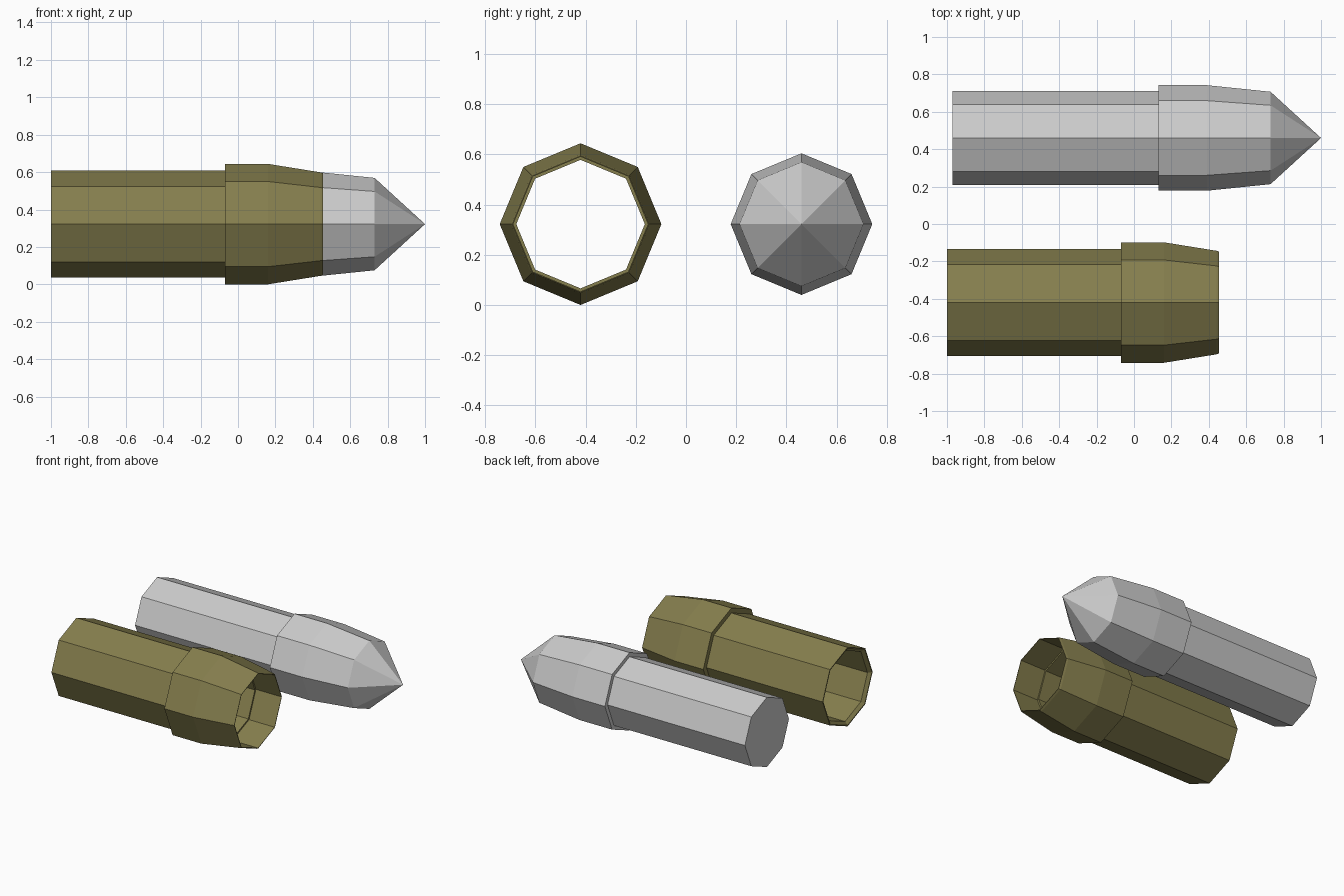
import bpy, bmesh
from math import cos, sin, tau

if "Cube" in bpy.data.objects:
    bpy.data.objects.remove(bpy.data.objects["Cube"])

SIDES = 8


def lathe(name, profile, y, z, closed=False, material=None):
    """Spin (x, radius) points around a line parallel to X; radius 0 makes a tip."""
    bm = bmesh.new()
    rings = []
    for x, r in profile:
        count = SIDES if r > 0 else 1
        rings.append([bm.verts.new((x, y + r * cos(tau * i / SIDES),
                                    z + r * sin(tau * i / SIDES)))
                      for i in range(count)])
    pairs = list(zip(rings, rings[1:]))
    if closed:
        pairs.append((rings[-1], rings[0]))
    for a, b in pairs:
        for i in range(SIDES):
            j = (i + 1) % SIDES
            if len(b) == 1:
                bm.faces.new((a[i], a[j], b[0]))
            else:
                bm.faces.new((a[i], a[j], b[j], b[i]))
    if not closed:
        bm.faces.new(rings[0])
    bmesh.ops.recalc_face_normals(bm, faces=bm.faces[:])
    mesh = bpy.data.meshes.new(name)
    bm.to_mesh(mesh)
    bm.free()
    obj = bpy.data.objects.new(name, mesh)
    bpy.context.collection.objects.link(obj)
    if material:
        mesh.materials.append(material)
    return obj


olive = bpy.data.materials.new("olive")
olive.diffuse_color = (0.235, 0.209, 0.075, 1)
olive.use_nodes = True
olive.node_tree.nodes["Principled BSDF"].inputs["Base Color"].default_value = olive.diffuse_color

# Hollow casing: outer wall with stepped tapered collar, then the inner wall with a ledge
casing = [(-1.0, 0.286), (-0.07, 0.286), (-0.07, 0.322), (0.16, 0.322),
          (0.44, 0.277), (0.455, 0.272),
          (0.455, 0.268), (0.25, 0.268), (0.25, 0.256),
          (-0.98, 0.256), (-1.0, 0.278)]
lathe("hollow_casing", casing, -0.42, 0.322, closed=True, material=olive)

# Solid round: plain shank, stepped tapered collar, pointed nose
solid = [(-0.97, 0.252), (0.13, 0.252), (0.13, 0.282), (0.39, 0.282),
         (0.73, 0.247), (1.0, 0.0)]
lathe("pointed_round", solid, 0.46, 0.322)
